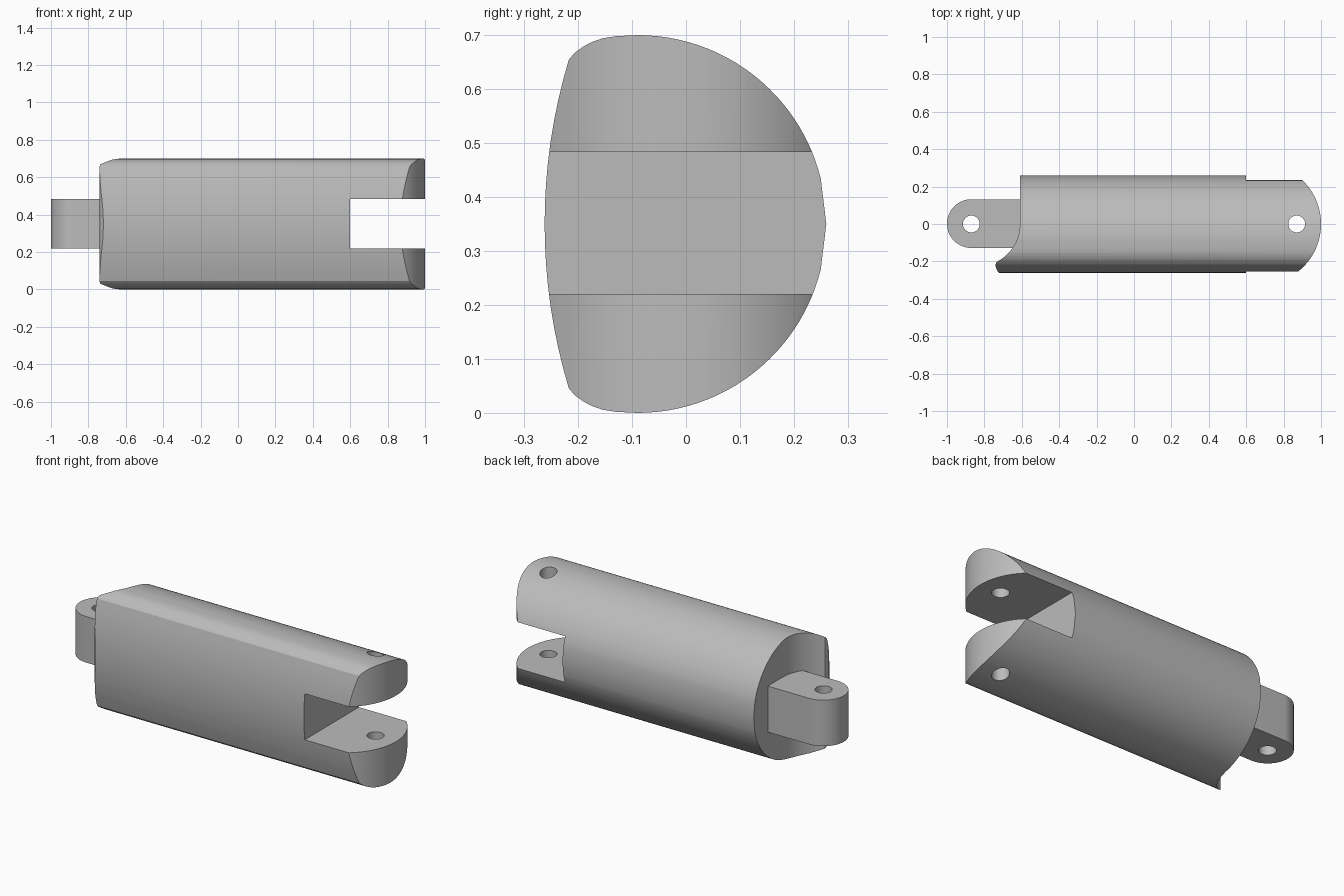
import bpy, bmesh, math
from mathutils import Vector

if "Cube" in bpy.data.objects:
    bpy.data.objects.remove(bpy.data.objects["Cube"], do_unlink=True)

grey = bpy.data.materials.new("plain grey")
grey.use_nodes = True
grey.diffuse_color = (0.5, 0.5, 0.5, 1)
grey.node_tree.nodes["Principled BSDF"].inputs["Base Color"].default_value = (0.5, 0.5, 0.5, 1)


def prism(name, outline, place, low, high):
    """Extrude a closed 2D outline; place(a, b, t) maps it into space."""
    bm = bmesh.new()
    face = bm.faces.new([bm.verts.new(place(a, b, low)) for a, b in outline])
    shift = Vector(place(0, 0, high)) - Vector(place(0, 0, low))
    new = bmesh.ops.extrude_face_region(bm, geom=[face])["geom"]
    bmesh.ops.translate(bm, vec=shift, verts=[v for v in new if isinstance(v, bmesh.types.BMVert)])
    bmesh.ops.recalc_face_normals(bm, faces=bm.faces)
    mesh = bpy.data.meshes.new(name)
    bm.to_mesh(mesh)
    bm.free()
    mesh.materials.append(grey)
    obj = bpy.data.objects.new(name, mesh)
    bpy.context.collection.objects.link(obj)
    return obj


def along_x(y, z, t):
    return (t, y, z)


def along_z(x, y, t):
    return (x, y, t)


def arc(cx, cy, r, start, end, steps):
    angles = [math.radians(start + (end - start) * i / steps) for i in range(steps + 1)]
    return [(cx + r * math.cos(a), cy + r * math.sin(a)) for a in angles]


def boolean(target, tool, operation):
    mod = target.modifiers.new(operation.lower(), "BOOLEAN")
    mod.operation = operation
    mod.solver = "EXACT"
    mod.object = tool
    bpy.context.view_layer.objects.active = target
    bpy.ops.object.modifier_apply(modifier=mod.name)
    bpy.data.objects.remove(tool, do_unlink=True)


MID = 0.35

# Body cross-section: round back, rounded shoulders, gently bowed front
upper = [(0.26, 0)] + arc(-0.09, 0, 0.35, 14, 90, 24)
upper += [(-0.13, 0.348), (-0.155, 0.344), (-0.175, 0.337), (-0.19, 0.329), (-0.205, 0.318)]
upper += arc(0.794, 0, 1.056, 163.2, 180, 8)
section = [(y, MID + z) for y, z in upper]
section += [(y, MID - z) for y, z in reversed(upper[1:-1])]
body = prism("link_body", section, along_x, -0.9, 1.1)

# Plan outline: rounded fork end, scooped end with a rounded lip
fork_end = arc(0.675, 0, 0.325, -56, 56, 40)
scoop = arc(-0.837, 0, 0.227, 0, -63.4, 20)
lip = [(-0.739, -0.212), (-0.74, -0.222), (-0.738, -0.236), (-0.731, -0.25), (-0.719, -0.263)]
plan = fork_end + [(0.8, 0.4), (-0.61, 0.4)] + scoop + lip + [(-0.7, -0.3), (0.8, -0.3)]
boolean(body, prism("plan_cutter", plan, along_z, -0.2, 0.9), "INTERSECT")

# Slot between the fork arms
slot = [(0.6, -0.5), (1.2, -0.5), (1.2, 0.5), (0.6, 0.5)]
boolean(body, prism("slot_cutter", slot, along_z, 0.22, 0.483), "DIFFERENCE")

# Tongue with a round end
tongue = arc(-0.87, 0.002, 0.13, 90, 270, 32) + [(-0.55, -0.128), (-0.55, 0.132)]
boolean(body, prism("tongue", tongue, along_z, 0.22, 0.483), "UNION")

# Pin holes through the tongue and the fork arms
for x in (-0.87, 0.87):
    hole = arc(x, 0, 0.045, 0, 360, 32)[:-1]
    boolean(body, prism("hole_cutter", hole, along_z, -0.2, 0.9), "DIFFERENCE")

# Smooth curved walls, crisp edges
bpy.ops.object.select_all(action="DESELECT")
body.select_set(True)
bpy.context.view_layer.objects.active = body
bpy.ops.object.shade_smooth_by_angle(angle=math.radians(25))
